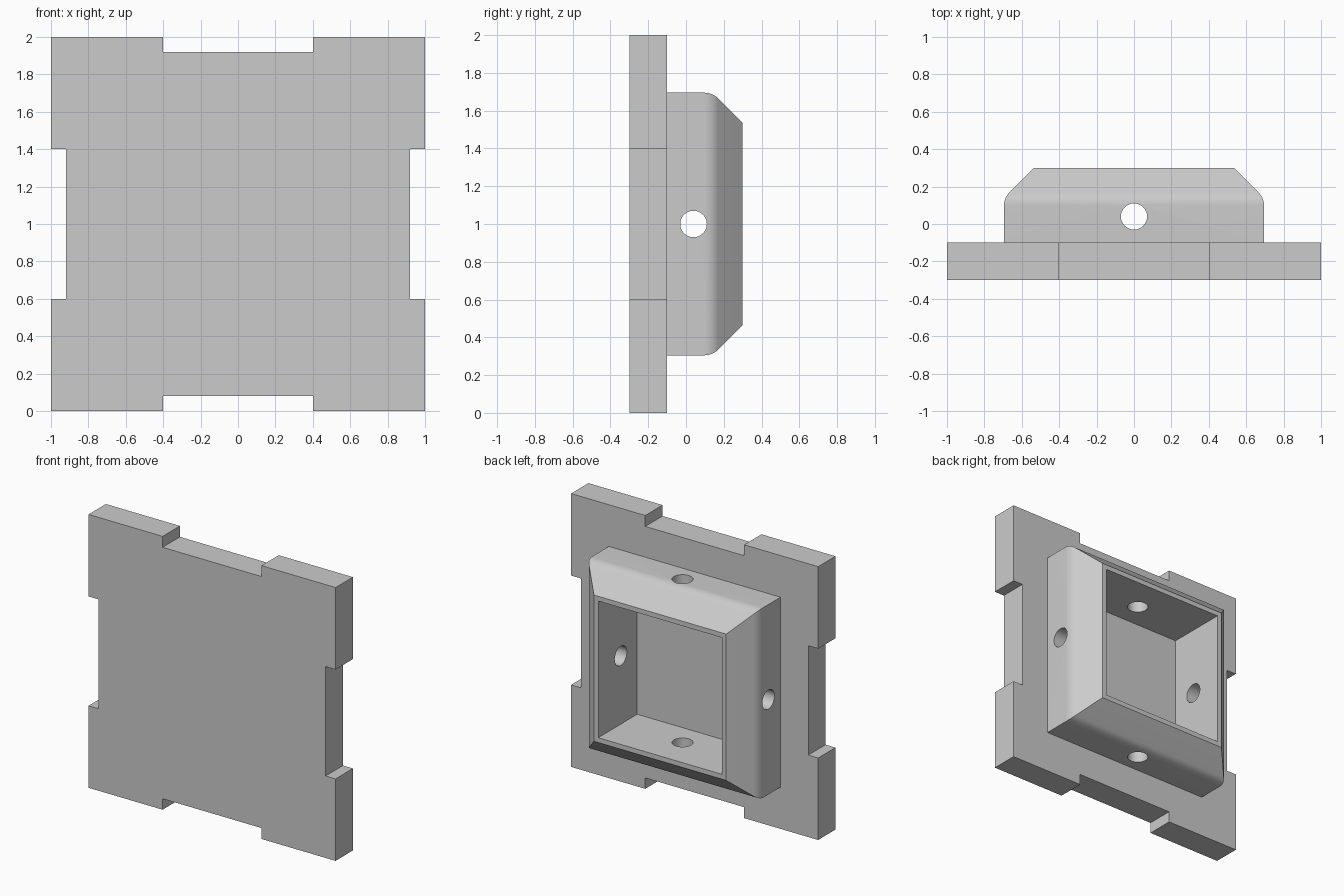
import bpy
import bmesh
from math import sin, cos, radians, pi
from mathutils import Matrix, Vector

cube = bpy.data.objects.get("Cube")
if cube:
    bpy.data.objects.remove(cube, do_unlink=True)

MID = 1.0                       # height of the centre
BACK, SEAT, RIM = -0.30, -0.10, 0.30
FLOOR = -0.15                   # bottom of the pocket, sunk into the plate

grey = bpy.data.materials.new("plain_grey")
grey.use_nodes = True
grey.diffuse_color = (0.6, 0.6, 0.6, 1)
grey.node_tree.nodes["Principled BSDF"].inputs["Base Color"].default_value = (0.6, 0.6, 0.6, 1)


def loft(name, sections):
    """Closed solid through matching (outline, y) sections, outlines in x-z."""
    bm = bmesh.new()
    rings = [[bm.verts.new((x, y, MID + z)) for x, z in outline] for outline, y in sections]
    for a, b in zip(rings, rings[1:]):
        for i in range(len(a)):
            j = (i + 1) % len(a)
            bm.faces.new((a[i], a[j], b[j], b[i]))
    bm.faces.new(rings[0])
    bm.faces.new(rings[-1])
    bmesh.ops.recalc_face_normals(bm, faces=bm.faces)
    return finish(name, bm)


def finish(name, bm):
    mesh = bpy.data.meshes.new(name)
    bm.to_mesh(mesh)
    bm.free()
    mesh.materials.append(grey)
    obj = bpy.data.objects.new(name, mesh)
    bpy.context.collection.objects.link(obj)
    return obj


def square(h):
    return [(-h, -h), (h, -h), (h, h), (-h, h)]


def rod(name, axis):
    """Long cylinder through the walls along the given axis."""
    bm = bmesh.new()
    turn = Vector((0, 0, 1)).rotation_difference(axis).to_matrix().to_4x4()
    bmesh.ops.create_cone(bm, cap_ends=True, segments=48, radius1=0.07, radius2=0.07,
                          depth=3, matrix=Matrix.Translation((0, 0.04, MID)) @ turn)
    return finish(name, bm)


def select(obj):
    bpy.ops.object.select_all(action='DESELECT')
    obj.select_set(True)
    bpy.context.view_layer.objects.active = obj


def cut(obj, cutter):
    select(obj)
    mod = obj.modifiers.new("cut", 'BOOLEAN')
    mod.operation = 'DIFFERENCE'
    mod.solver = 'EXACT'
    mod.object = cutter
    bpy.ops.object.modifier_apply(modifier=mod.name)


# Base plate: a square with a shallow notch in the middle of each edge
edge = [(-1, -1), (-0.4, -1), (-0.4, -0.92), (0.4, -0.92), (0.4, -1)]
outline = []
for quarter in range(4):
    for x, z in edge:
        for _ in range(quarter):
            x, z = -z, x
        outline.append((x, z))
plate = loft("base_plate", [(outline, BACK), (outline, SEAT)])

# Raised frame: straight walls, a rounded shoulder, then a 45 degree slope
HALF, RADIUS, RIM_HALF = 0.695, 0.10, 0.535
corner_y = RIM - (HALF - RIM_HALF)
arc_y = corner_y - RADIUS * (2 ** 0.5 - 1)
profile = [(HALF, SEAT)]
for i in range(9):
    a = radians(45 * i / 8)
    profile.append((HALF - RADIUS * (1 - cos(a)), arc_y + RADIUS * sin(a)))
profile.append((RIM_HALF, RIM))
frame = loft("raised_frame", [(square(h), y) for h, y in profile])

# Square pocket and the cross holes through the four walls
pocket = loft("pocket_cutter", [(square(0.5), FLOOR), (square(0.5), 1)])
rods = [rod("side_hole_cutter", Vector((1, 0, 0))),
        rod("vertical_hole_cutter", Vector((0, 0, 1)))]
cut(plate, pocket)
for cutter in [pocket] + rods:
    cut(frame, cutter)
for cutter in [pocket] + rods:
    bpy.data.objects.remove(cutter, do_unlink=True)

# Smooth the shoulder and holes, keep all other edges crisp
select(frame)
bpy.ops.object.shade_smooth_by_angle(angle=pi / 6)
